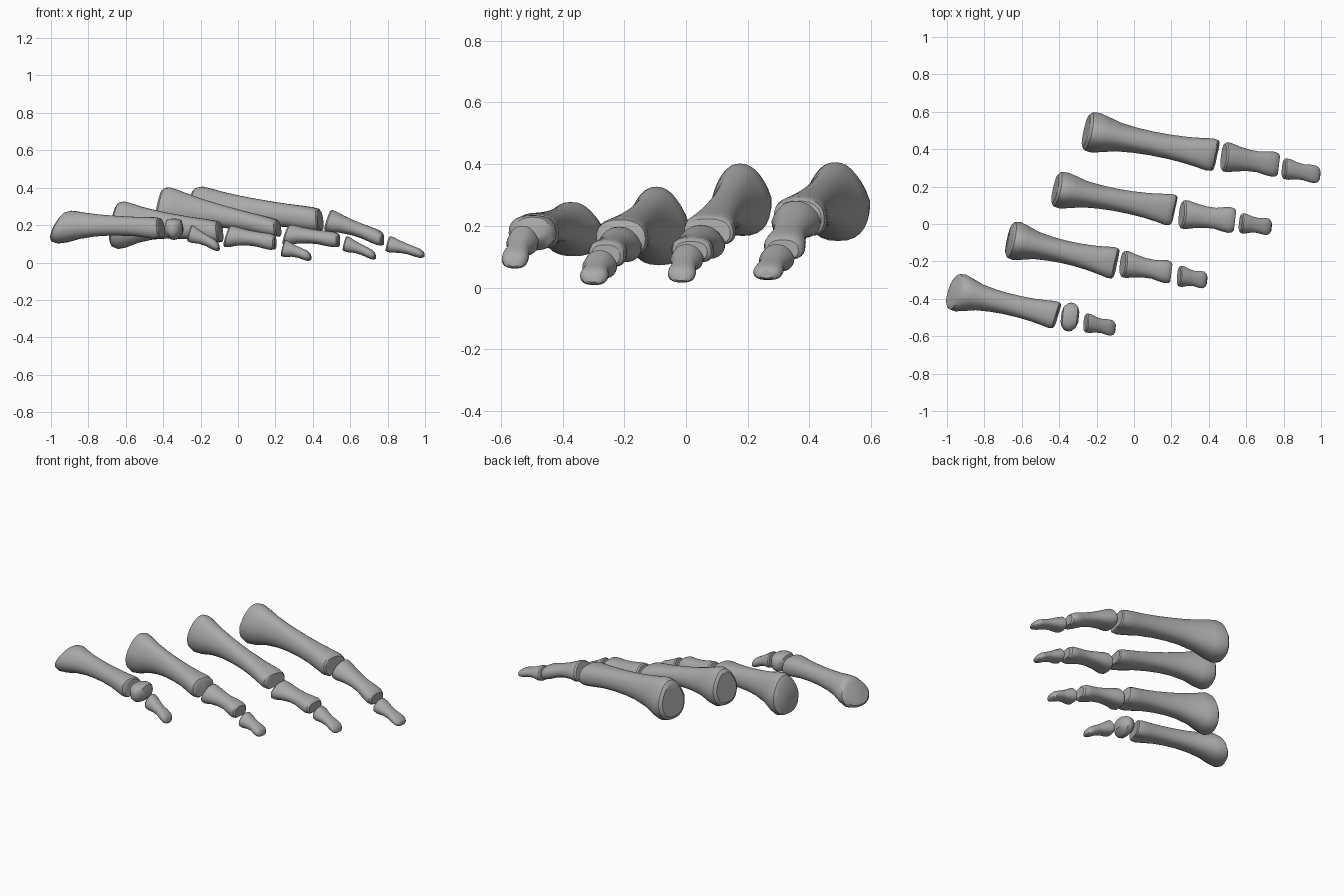
import bpy, bmesh
from math import cos, sin, pi, exp

if "Cube" in bpy.data.objects:
    bpy.data.objects.remove(bpy.data.objects["Cube"])

bone_grey = bpy.data.materials.new("bone grey")
bone_grey.use_nodes = True
colour = (0.4, 0.4, 0.4, 1)
bone_grey.diffuse_color = colour
bone_grey.node_tree.nodes["Principled BSDF"].inputs["Base Color"].default_value = colour

SIDES = 28

# Profiles: position along the bone, width factor, height factor, underside groove
METATARSAL = [(0, .78, .74, 0), (.02, .95, .9, 0), (.07, 1, 1, 0), (.14, .91, .97, 0),
              (.25, .74, .84, 0), (.38, .67, .75, 0), (.5, .65, .72, 0), (.63, .68, .73, 0),
              (.76, .76, .79, .05), (.87, .88, .92, .15), (.95, 1, 1, .25),
              (.99, .96, .97, .25), (1, .86, .86, .2)]
PHALANX = [(0, .86, .86, 0), (.03, .98, .98, .05), (.1, 1, 1, .1), (.25, .88, .86, .08),
           (.45, .78, .76, 0), (.62, .78, .78, 0), (.78, .93, .92, .12),
           (.9, 1, 1, .22), (.97, .93, .92, .2), (1, .76, .75, .15)]
TIP = [(0, .82, .84, 0), (.04, .97, .97, .05), (.15, 1, 1, .08), (.35, .86, .87, .05),
       (.55, .82, .84, 0), (.75, .98, .95, 0), (.88, 1, 1, 0), (.96, .82, .8, 0), (1, .5, .5, 0)]
KNUCKLE = [(0, .35, .35, 0), (.1, .7, .7, 0), (.3, .94, .94, 0), (.5, 1, 1, 0),
           (.7, .94, .94, 0), (.9, .7, .7, 0), (1, .35, .35, 0)]


def power(v, p):
    return abs(v) ** p * (1 if v >= 0 else -1)


def make_bone(name, start, end, profile, egg=0, slant=(0, 0), turn=.2):
    """Loft rounded sections between two end boxes (x, y low, y high, z low, z high)."""
    bm = bmesh.new()
    rings = []
    for t, wide, tall, groove in profile:
        x, y0, y1, z0, z1 = [a + (b - a) * t for a, b in zip(start, end)]
        half_w = (y1 - y0) / 2 * wide
        half_h = (z1 - z0) / 2 * tall
        mid_y = (y0 + y1) / 2
        # the top line stays straight along the shaft and the underside arches
        keep = .5 if t < .06 or t > .9 else .8
        mid_z = (z0 + z1) / 2 + ((z1 - z0) / 2 - half_h) * (2 * keep - 1)
        lean = slant[0] + (slant[1] - slant[0]) * t
        ring = []
        for i in range(SIDES):
            a = 2 * pi * i / SIDES
            u, v = power(cos(a), .82), power(sin(a), .82)
            if v < 0:
                v += groove * exp(-(u / .4) ** 2)
            dy = half_w * (u * (1 - egg * (1 - t) * max(v, 0)) - .12 * egg * v)
            dz = half_h * v
            ring.append(bm.verts.new((x + turn * dy + lean * dz, mid_y + dy, mid_z + dz)))
        rings.append(ring)
    for r, s in zip(rings, rings[1:]):
        for i in range(SIDES):
            j = (i + 1) % SIDES
            bm.faces.new((r[i], r[j], s[j], s[i]))
    bm.faces.new(rings[0][::-1])
    bm.faces.new(rings[-1])
    bmesh.ops.recalc_face_normals(bm, faces=bm.faces)
    mesh = bpy.data.meshes.new(name)
    bm.to_mesh(mesh)
    bm.free()
    mesh.materials.append(bone_grey)
    obj = bpy.data.objects.new(name, mesh)
    bpy.context.collection.objects.link(obj)
    bpy.ops.object.select_all(action="DESELECT")
    obj.select_set(True)
    bpy.context.view_layer.objects.active = obj
    bpy.ops.object.shade_smooth_by_angle(angle=.6)


# Long bones, from the frontmost ray to the rearmost
long_bones = [
    ((-.965, -.46, -.26, .10, .28), (-.41, -.56, -.42, .12, .24)),
    ((-.665, -.185, .02, .07, .335), (-.095, -.295, -.13, .10, .22)),
    ((-.42, .09, .285, .17, .415), (.215, -.01, .155, .13, .23)),
    ((-.255, .39, .605, .15, .415), (.44, .28, .45, .16, .29)),
]
for n, (a, b) in enumerate(long_bones, 1):
    make_bone(f"metatarsal_{n}", a, b, METATARSAL, egg=.35,
              slant=(.45 if n == 1 else .15, -.1), turn=.22 if n > 1 else .3)

# Middle bones; the frontmost ray has only a short rounded knuckle
make_bone("middle_phalanx_1", (-.39, -.575, -.42, .12, .235), (-.295, -.575, -.42, .12, .235),
          KNUCKLE, turn=.1)
middle_bones = [
    ((-.06, -.285, -.14, .08, .20), (.2, -.32, -.2, .06, .15)),
    ((.255, -.025, .13, .09, .205), (.54, -.05, .085, .075, .16)),
    ((.48, .28, .44, .165, .285), (.775, .25, .38, .08, .165)),
]
for n, (a, b) in enumerate(middle_bones, 2):
    make_bone(f"middle_phalanx_{n}", a, b, PHALANX, egg=.3, slant=(.3, 0), turn=.12)

# Toe tips
tip_bones = [
    ((-.26, -.58, -.475, .11, .205), (-.1, -.6, -.52, .055, .11)),
    ((.24, -.335, -.22, .03, .125), (.39, -.345, -.26, .005, .055)),
    ((.57, -.05, .06, .06, .145), (.735, -.06, .025, .01, .06)),
    ((.8, .24, .355, .055, .145), (.995, .215, .305, .02, .065)),
]
for n, (a, b) in enumerate(tip_bones, 1):
    make_bone(f"toe_tip_{n}", a, b, TIP, egg=.3, slant=(.25, -.1), turn=.1)
